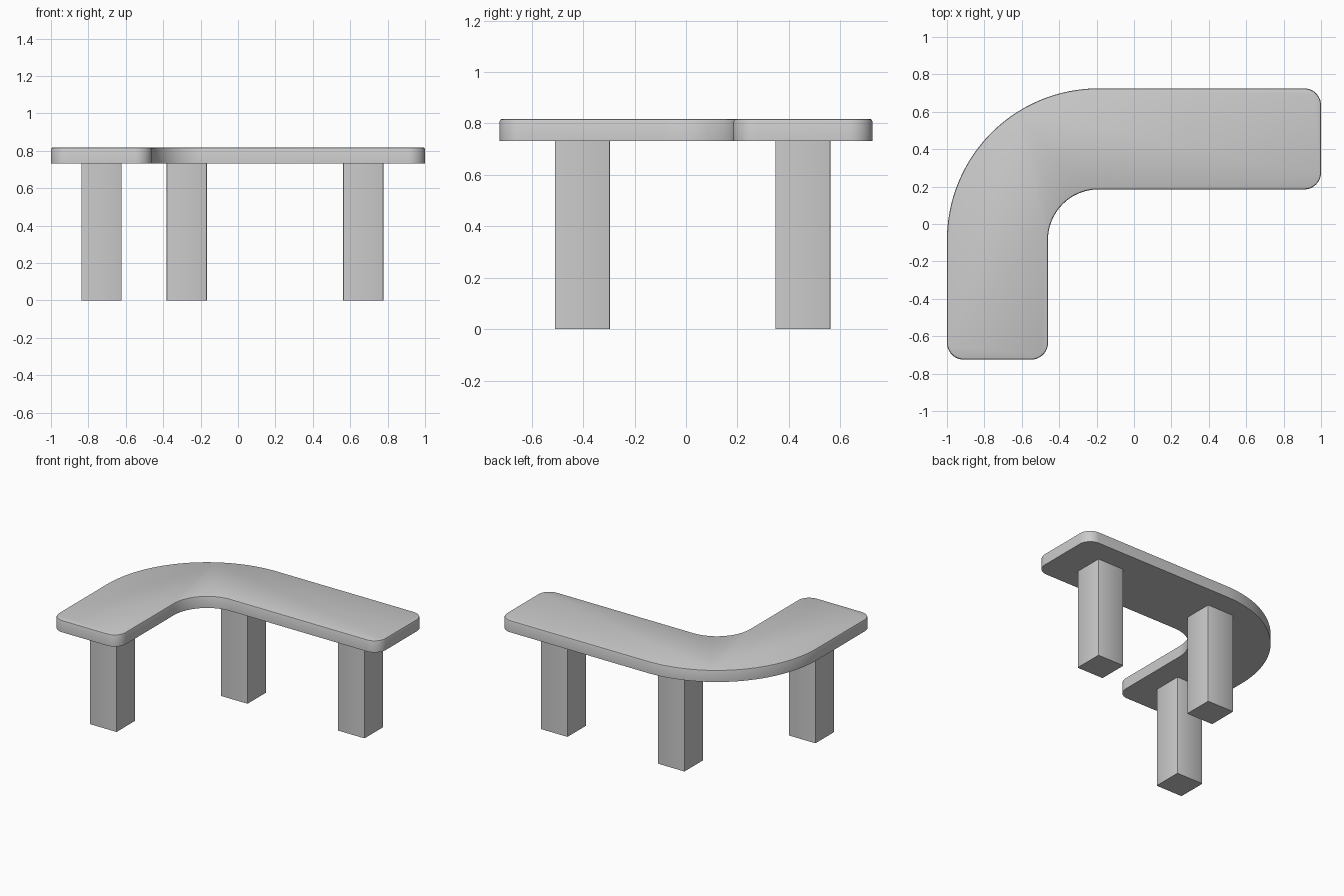
import bpy, bmesh
from math import sin, cos, radians

if "Cube" in bpy.data.objects:
    bpy.data.objects.remove(bpy.data.objects["Cube"])

Z_LOW, Z_TOP = 0.732, 0.818
WIDTH, CORNER = 0.54, 0.09
CX, CY = -0.19, -0.085          # shared centre of the inner and outer bend
R_OUT, R_IN = 0.81, 0.27


def arc(cx, cy, r, a0, a1, n):
    return [(cx + r * cos(radians(a0 + (a1 - a0) * i / n)),
             cy + r * sin(radians(a0 + (a1 - a0) * i / n))) for i in range(n + 1)]


def finish(bm, name):
    bmesh.ops.recalc_face_normals(bm, faces=bm.faces)
    mesh = bpy.data.meshes.new(name)
    bm.to_mesh(mesh)
    bm.free()
    ob = bpy.data.objects.new(name, mesh)
    bpy.context.collection.objects.link(ob)
    bpy.ops.object.select_all(action='DESELECT')
    ob.select_set(True)
    bpy.context.view_layer.objects.active = ob
    bpy.ops.object.shade_smooth_by_angle(angle=radians(30))
    return ob


# Curved worktop: L outline with a round bend and rounded ends
c = CORNER
outline = (arc(CX, CY, R_OUT, 180, 90, 48)
           + arc(1 - c, 0.725 - c, c, 90, 0, 12)
           + arc(1 - c, 0.725 - WIDTH + c, c, 0, -90, 12)
           + arc(CX, CY, R_IN, 90, 180, 32)
           + arc(-1 + WIDTH - c, -0.725 + c, c, 0, -90, 12)
           + arc(-1 + c, -0.725 + c, c, -90, -180, 12))
bm = bmesh.new()
base = bm.faces.new([bm.verts.new((x, y, Z_LOW)) for x, y in outline])
ext = bmesh.ops.extrude_face_region(bm, geom=[base], use_keep_orig=True)
top_verts = [v for v in ext['geom'] if isinstance(v, bmesh.types.BMVert)]
bmesh.ops.translate(bm, verts=top_verts, vec=(0, 0, Z_TOP - Z_LOW))
# Softened upper rim
rim = [e for e in bm.edges if all(v.co.z > Z_TOP - 0.001 for v in e.verts)]
bmesh.ops.bevel(bm, geom=rim, offset=0.01, segments=2, profile=0.5, affect='EDGES')
finish(bm, "worktop")


# Square legs with slightly eased upright edges
def leg(name, x, y, size=0.215):
    bm = bmesh.new()
    bmesh.ops.create_cube(bm, size=1)
    for v in bm.verts:
        v.co = (x + v.co.x * size, y + v.co.y * size, (v.co.z + 0.5) * Z_LOW)
    upright = [e for e in bm.edges if abs(e.verts[0].co.z - e.verts[1].co.z) > 0.1]
    bmesh.ops.bevel(bm, geom=upright, offset=0.005, segments=2, profile=0.5, affect='EDGES')
    finish(bm, name)


leg("front_leg", -0.73, -0.403)
leg("bend_leg", -0.274, 0.455)
leg("right_leg", 0.67, 0.455)
